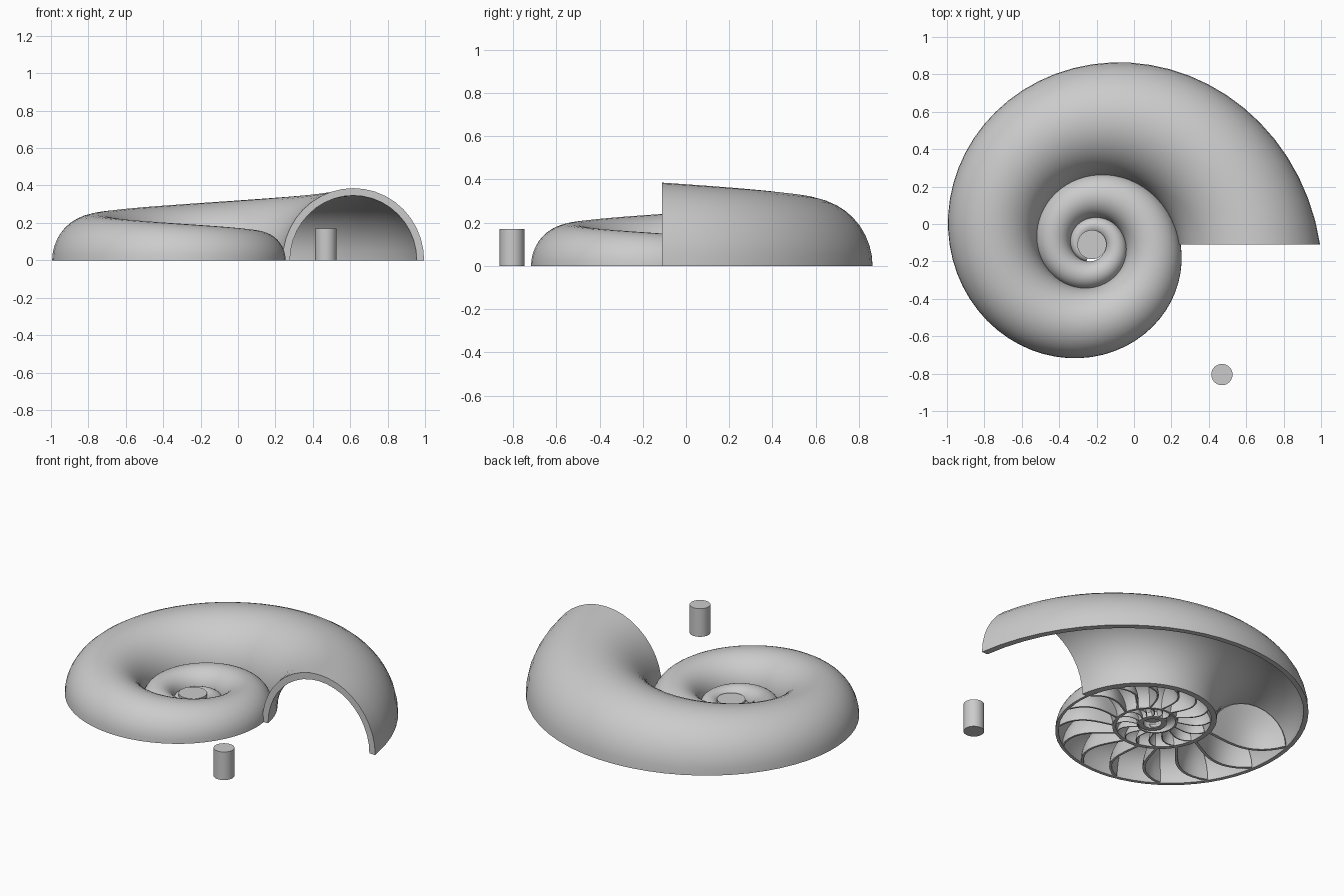
import bpy, bmesh
from math import sin, cos, pi, radians

cube = bpy.data.objects.get("Cube")
if cube:
    bpy.data.objects.remove(cube)

# Spiral: outer radius shrinks by GROWTH on every turn in from the mouth
CX, CY = -0.225, -0.11
MOUTH_R, GROWTH = 1.22, 2.57
HALF_W, HEIGHT, WALL = 0.31, 0.316, 0.032
TURNS, STEPS, ARC = 2.7, 60, 20
SEPTA_PER_TURN = 16
TAU = 2 * pi

grey = bpy.data.materials.new("shell_grey")
grey.use_nodes = True
colour = (0.6, 0.6, 0.6, 1)
grey.diffuse_color = colour
grey.node_tree.nodes["Principled BSDF"].inputs["Base Color"].default_value = colour


def spiral_point(phi, t, inset=0.0, rho=1.0, bow=0.0):
    """Point on the half-round tube at angle phi, section angle t."""
    r = MOUTH_R * GROWTH ** (-phi / TAU)
    radial = r * (1 - HALF_W + rho * (HALF_W - inset) * cos(t))
    z = r * rho * (HEIGHT - inset) * sin(t)
    a = phi + bow * (1 - rho * rho)
    return CX + radial * cos(a), CY + radial * sin(a), max(z, 0)


def finish(name, bm, angle=35):
    bmesh.ops.recalc_face_normals(bm, faces=bm.faces[:])
    mesh = bpy.data.meshes.new(name)
    bm.to_mesh(mesh)
    bm.free()
    mesh.materials.append(grey)
    obj = bpy.data.objects.new(name, mesh)
    bpy.context.collection.objects.link(obj)
    bpy.ops.object.select_all(action="DESELECT")
    obj.select_set(True)
    bpy.context.view_layer.objects.active = obj
    bpy.ops.object.shade_smooth_by_angle(angle=radians(angle))
    return obj


def bridge(bm, a, b):
    n = len(a)
    for i in range(n):
        j = (i + 1) % n
        bm.faces.new((a[i], a[j], b[j], b[i]))


# Shell wall: an arched band swept along the spiral
bm = bmesh.new()
rings = []
angles = [pi * i / ARC for i in range(ARC + 1)]
count = int(TURNS * STEPS)
for k in range(count + 1):
    phi = TAU * k / STEPS
    ring = [bm.verts.new(spiral_point(phi, t)) for t in angles]
    ring += [bm.verts.new(spiral_point(phi, t, WALL)) for t in reversed(angles)]
    rings.append(ring)
for a, b in zip(rings, rings[1:]):
    bridge(bm, a, b)
for ring in (rings[0], rings[-1]):
    for i in range(ARC):
        j = len(ring) - 1 - i
        bm.faces.new((ring[i], ring[i + 1], ring[j - 1], ring[j]))
finish("shell_wall", bm)

# Chamber walls: thin domes bowed away from the mouth
start = radians(160)
n_septa = int((2.35 * TAU - start) / TAU * SEPTA_PER_TURN)
for k in range(n_septa):
    phi = start + TAU * k / SEPTA_PER_TURN
    r = MOUTH_R * GROWTH ** (-phi / TAU)
    bm = bmesh.new()
    grid = []
    for i in range(7):
        rho = 1.02 * i / 6
        if i == 0:
            grid.append([bm.verts.new(spiral_point(phi, 0, WALL, 0, 0.16))] * 15)
        else:
            grid.append([bm.verts.new(spiral_point(phi, pi * j / 14, WALL, rho, 0.16))
                         for j in range(15)])
    for i in range(6):
        for j in range(14):
            quad = (grid[i][j], grid[i + 1][j], grid[i + 1][j + 1], grid[i][j + 1])
            bm.faces.new(tuple(dict.fromkeys(quad)))
    bmesh.ops.recalc_face_normals(bm, faces=bm.faces[:])
    bmesh.ops.solidify(bm, geom=bm.faces[:], thickness=0.022 * r)
    for v in bm.verts:
        v.co.z = max(v.co.z, 0)
    finish("chamber_wall_%02d" % (k + 1), bm)


def lathe(name, x, y, profile, sides):
    """Turn (radius, height) pairs, closing both ends with discs."""
    bm = bmesh.new()
    loops = [[bm.verts.new((x + r * cos(TAU * i / sides), y + r * sin(TAU * i / sides), z))
              for i in range(sides)] for r, z in profile]
    for a, b in zip(loops, loops[1:]):
        bridge(bm, a, b)
    bm.faces.new(loops[0])
    bm.faces.new(loops[-1])
    return finish(name, bm)


# Hollow core cap in the middle of the spiral, and the separate pin
lathe("core_cup", CX, CY, [(0.05, 0.035), (0.05, 0), (0.078, 0), (0.078, 0.05)], 32)
lathe("pin", 0.47, -0.805, [(0.057, 0), (0.057, 0.17)], 32)
